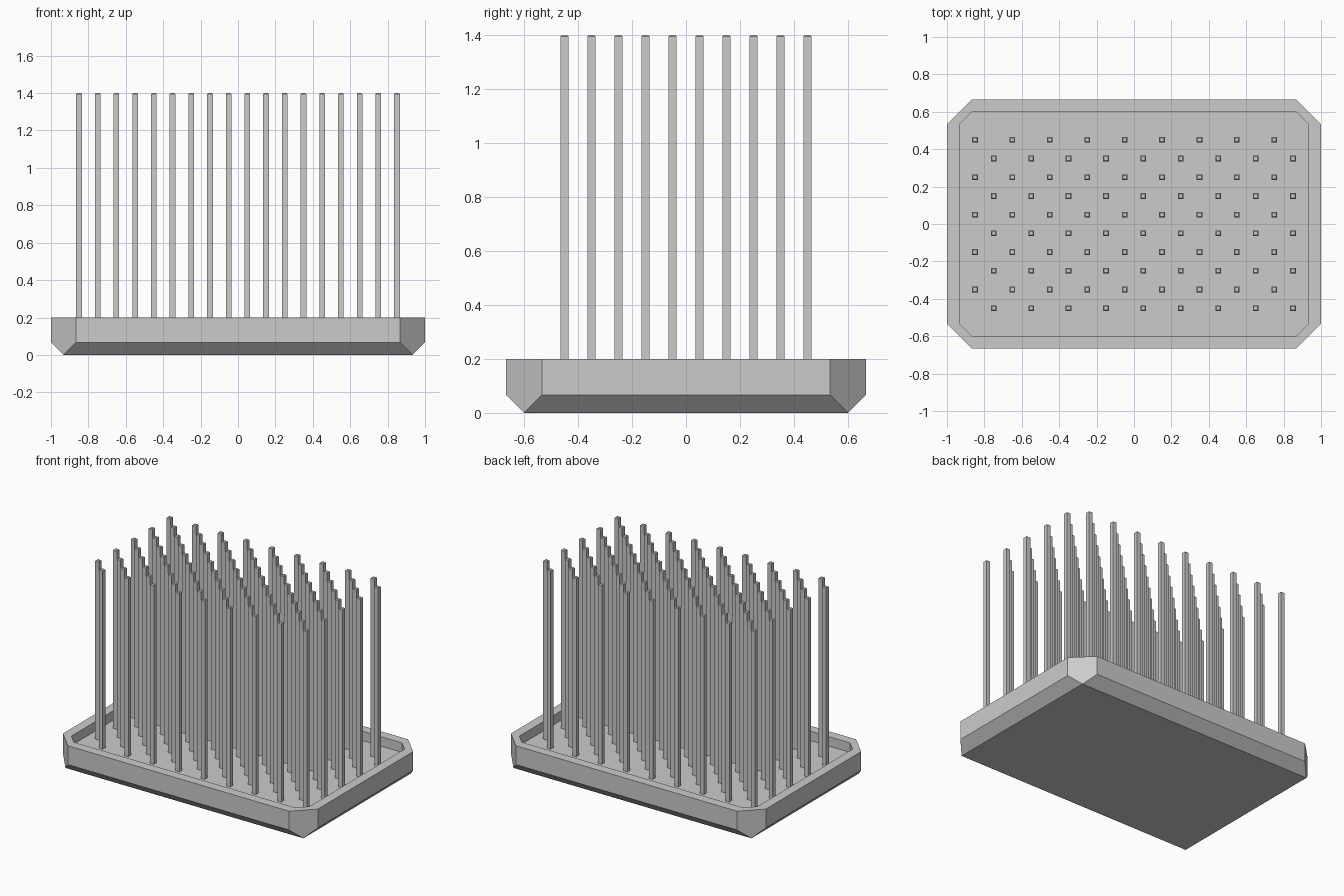
import bpy, bmesh

if "Cube" in bpy.data.objects:
    bpy.data.objects.remove(bpy.data.objects["Cube"])


def octagon(x, y, cut, z):
    """Rectangle outline with cut corners, two points per corner, anticlockwise."""
    return [(x, -y + cut, z), (x, y - cut, z), (x - cut, y, z), (-x + cut, y, z),
            (-x, y - cut, z), (-x, -y + cut, z), (-x + cut, -y, z), (x - cut, -y, z)]


def finish(bm, name):
    bmesh.ops.remove_doubles(bm, verts=bm.verts, dist=1e-5)
    bmesh.ops.recalc_face_normals(bm, faces=bm.faces)
    mesh = bpy.data.meshes.new(name)
    bm.to_mesh(mesh)
    bm.free()
    obj = bpy.data.objects.new(name, mesh)
    bpy.context.collection.objects.link(obj)
    return obj


# Tray: tapered foot, cut-corner wall, flat rim and sunken floor
T = 1 / 15
bx, by = 1 - T, 2 / 3 - T
foot = [(bx, -by, 0), (bx, by, 0), (bx, by, 0), (-bx, by, 0),
        (-bx, by, 0), (-bx, -by, 0), (-bx, -by, 0), (bx, -by, 0)]
outlines = [foot,
            octagon(1, 2 / 3, 2 * T, T),
            octagon(1, 2 / 3, 2 * T, 0.2),
            octagon(bx, by, T, 0.2),
            octagon(bx, by, T, 2 * T)]
bm = bmesh.new()
rings = [[bm.verts.new(p) for p in o] for o in outlines]
for a, b in zip(rings, rings[1:]):
    for i in range(8):
        j = (i + 1) % 8
        bm.faces.new((a[i], a[j], b[j], b[i]))
bm.faces.new(rings[0][::-1])
bm.faces.new(rings[-1])
finish(bm, "tray")

# Bristle: slim square post with a chamfered tip
W, TIP, FLOOR, TOP = 0.015, 0.005, 2 * T, 1.4
bm = bmesh.new()
levels = [(W, FLOOR), (W, TOP - TIP), (W - TIP, TOP)]
rings = [[bm.verts.new((sx * w, sy * w, z))
          for sx, sy in ((1, -1), (1, 1), (-1, 1), (-1, -1))] for w, z in levels]
for a, b in zip(rings, rings[1:]):
    for i in range(4):
        j = (i + 1) % 4
        bm.faces.new((a[i], a[j], b[j], b[i]))
bm.faces.new(rings[0][::-1])
bm.faces.new(rings[-1])
bristle = finish(bm, "bristle")

# Staggered rows of bristles sharing one mesh
for row in range(10):
    for col in range(9):
        post = bristle if row == col == 0 else bristle.copy()
        if post is not bristle:
            bpy.context.collection.objects.link(post)
        post.name = f"bristle_{row}_{col}"
        shift = -0.75 if row % 2 == 0 else -0.85
        post.location = (shift + 0.2 * col, -0.45 + 0.1 * row, 0)
